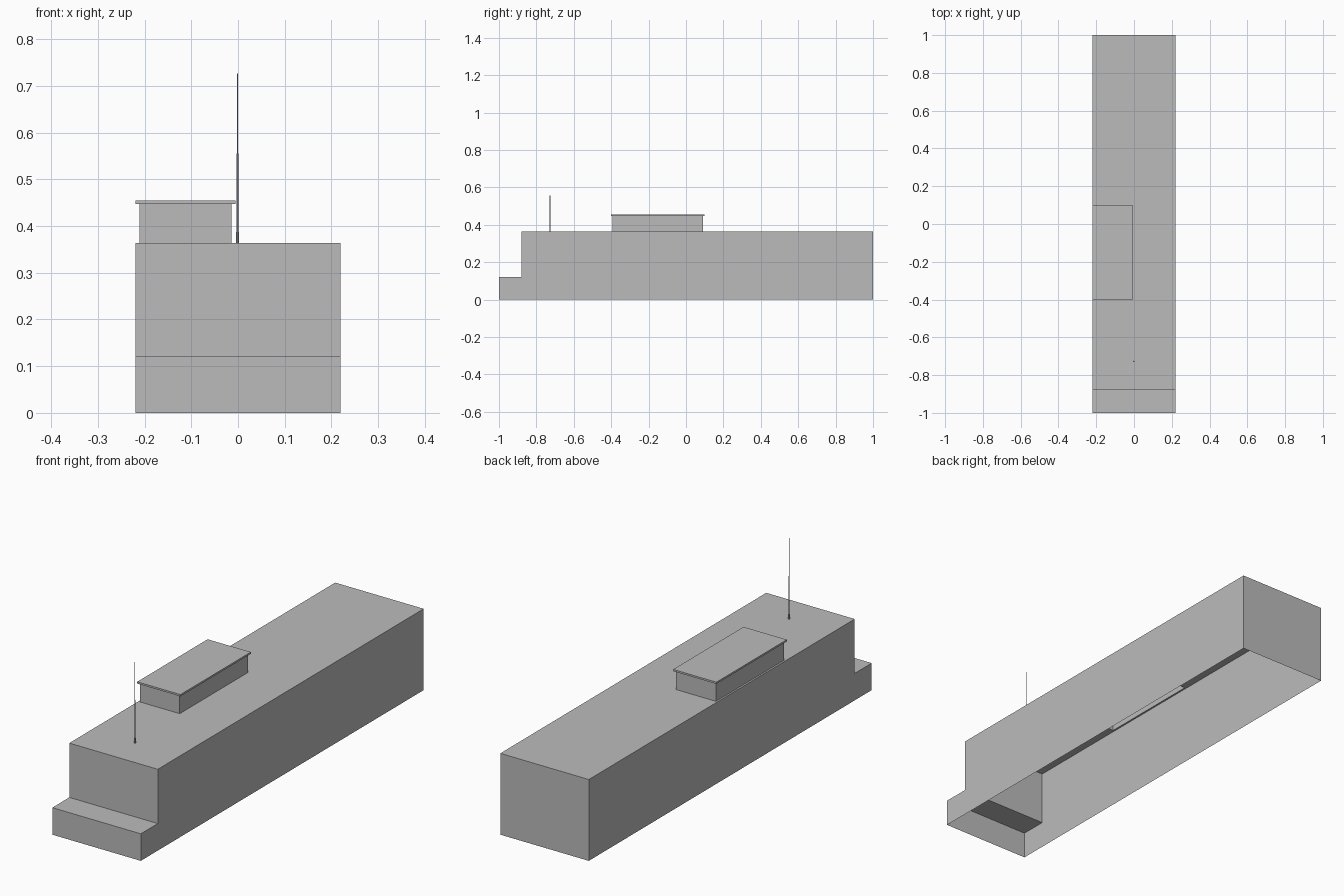
import bpy, bmesh

if "Cube" in bpy.data.objects:
    bpy.data.objects.remove(bpy.data.objects["Cube"])

grey = bpy.data.materials.new("plain_grey")
grey.diffuse_color = (0.5, 0.5, 0.5, 1)
grey.use_nodes = True
grey.node_tree.nodes["Principled BSDF"].inputs["Base Color"].default_value = grey.diffuse_color


def make(name, bm):
    me = bpy.data.meshes.new(name)
    bm.to_mesh(me)
    bm.free()
    me.materials.append(grey)
    ob = bpy.data.objects.new(name, me)
    bpy.context.collection.objects.link(ob)
    return ob


def box(name, lo, hi, open_bottom=False):
    bm = bmesh.new()
    bmesh.ops.create_cube(bm, size=1)
    for v in bm.verts:
        v.co = [(a + b) / 2 + c * (b - a) for a, b, c in zip(lo, hi, v.co)]
    if open_bottom:
        drop = [f for f in bm.faces if f.normal.z < -0.5]
        bmesh.ops.delete(bm, geom=drop, context='FACES')
    return make(name, bm)


W, STEP_Z, ROOF_Z, STEP_Y = 0.219, 0.121, 0.364, -0.88
PX0, PX1, PY0, PY1 = -0.211, -0.014, -0.392, 0.09   # rooftop room footprint

# Main building: stepped side profile pulled across x, open underneath
bm = bmesh.new()
prof = [(-1, 0), (-1, STEP_Z), (STEP_Y, STEP_Z), (STEP_Y, ROOF_Z), (1, ROOF_Z), (1, 0)]
rings = [[bm.verts.new((x, y, z)) for y, z in prof] for x in (-W, W)]
bm.faces.new(rings[0])
bm.faces.new(rings[1])
for i in (0, 1, 2, 4):          # steps, back wall
    if i != 3:
        bm.faces.new((rings[0][i], rings[0][i + 1], rings[1][i + 1], rings[1][i]))
bm.faces.new((rings[0][3], rings[0][4], rings[1][4], rings[1][3]))
bmesh.ops.recalc_face_normals(bm, faces=bm.faces)

# Roof opening under the rooftop room
roof = [f for f in bm.faces if abs(f.calc_center_median().z - ROOF_Z) < 1e-4]
bmesh.ops.delete(bm, geom=roof, context='FACES_ONLY')
xs, ys = (-W, PX0, PX1, W), (STEP_Y, PY0, PY1, 1)
for i in range(3):
    for j in range(3):
        if (i, j) != (1, 1):
            c = [(xs[i], ys[j]), (xs[i + 1], ys[j]), (xs[i + 1], ys[j + 1]), (xs[i], ys[j + 1])]
            bm.faces.new([bm.verts.new((x, y, ROOF_Z)) for x, y in c])
bmesh.ops.remove_doubles(bm, verts=bm.verts, dist=1e-5)
make("main_building", bm)

# Rooftop room and its overhanging lid
box("rooftop_room", (PX0, PY0, ROOF_Z), (PX1, PY1, 0.447), True)
box("room_lid", (-W, -0.4, 0.447), (-0.005, 0.098, 0.455))

# Antenna mast in three thinning sections
z = ROOF_Z
for name, r, top in (("mast_base", 0.0035, 0.387), ("mast_lower", 0.0018, 0.556), ("mast_tip", 0.001, 0.727)):
    bm = bmesh.new()
    bmesh.ops.create_cone(bm, cap_ends=True, segments=8, radius1=r, radius2=r, depth=top - z)
    bmesh.ops.translate(bm, verts=bm.verts, vec=(-0.001, -0.727, (top + z) / 2))
    make(name, bm)
    z = top
